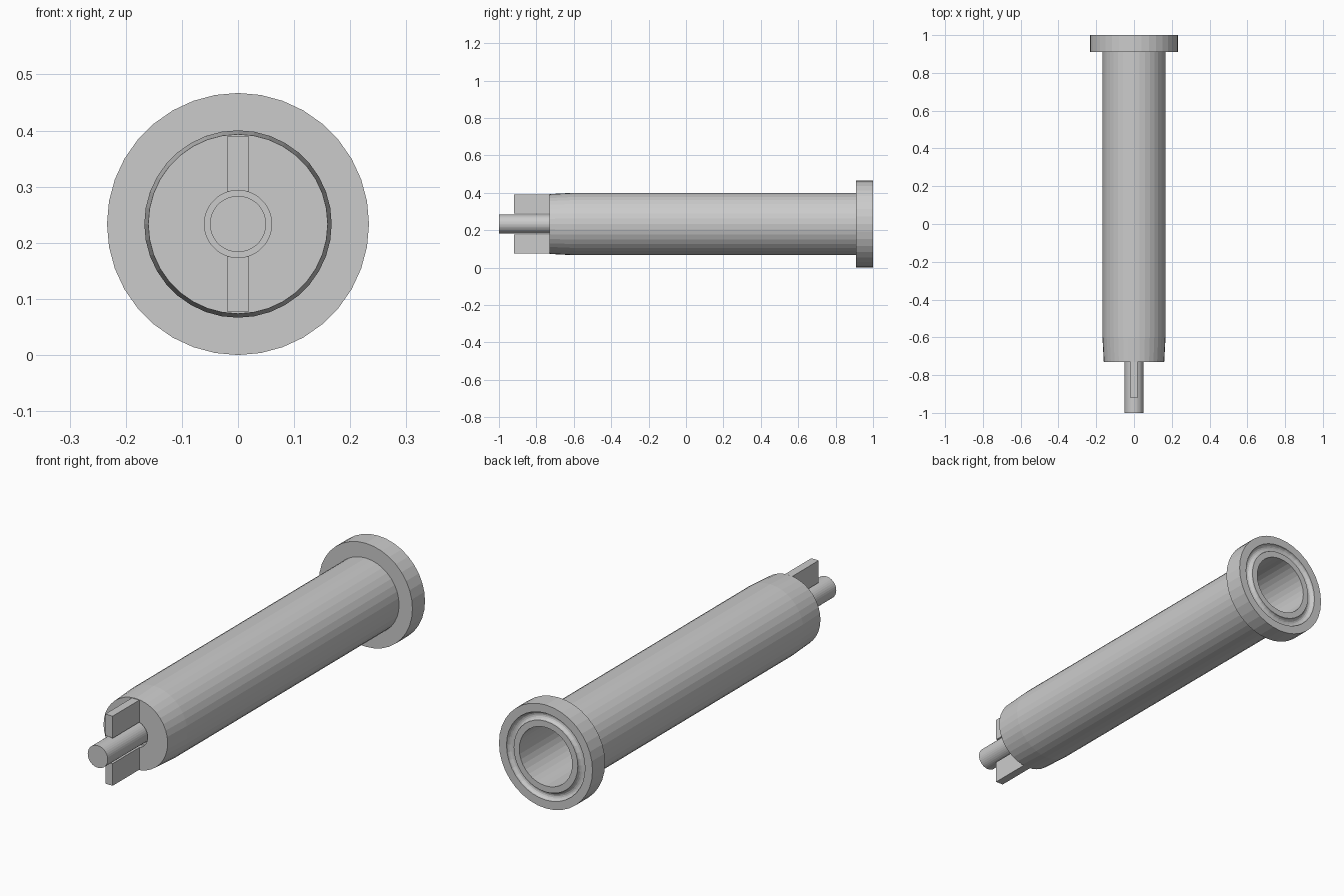
import bpy, bmesh
from math import sin, cos, pi, sqrt

if "Cube" in bpy.data.objects:
    bpy.data.objects.remove(bpy.data.objects["Cube"])

CZ = 0.2335      # height of the common axis
SIDES = 36


def make_object(name, bm):
    bmesh.ops.recalc_face_normals(bm, faces=bm.faces)
    mesh = bpy.data.meshes.new(name)
    bm.to_mesh(mesh)
    bm.free()
    obj = bpy.data.objects.new(name, mesh)
    bpy.context.collection.objects.link(obj)
    return obj


def lathe(name, profile, closed=False):
    """Revolve (radius, y) points around the y axis; cap the ends if open."""
    bm = bmesh.new()
    rings = []
    for r, y in profile:
        rings.append([bm.verts.new((r * sin(2 * pi * i / SIDES), y,
                                    CZ + r * cos(2 * pi * i / SIDES)))
                      for i in range(SIDES)])
    pairs = list(zip(rings, rings[1:]))
    if closed:
        pairs.append((rings[-1], rings[0]))
    else:
        bm.faces.new(rings[0])
        bm.faces.new(rings[-1])
    for a, b in pairs:
        for i in range(SIDES):
            j = (i + 1) % SIDES
            bm.faces.new((a[i], a[j], b[j], b[i]))
    return make_object(name, bm)


# Hollow barrel with tapered nose, clamp flange and rounded seal groove
groove_mid, groove_r = 0.178, 0.018
groove = [(groove_mid + groove_r * cos(pi * k / 8),
           1.0 - groove_r * sin(pi * k / 8)) for k in range(9)]
lathe("flanged_barrel",
      [(0.06, -0.70), (0.06, -0.73), (0.16, -0.73), (0.167, -0.60),
       (0.167, 0.91), (0.2335, 0.91), (0.2335, 1.0)]
      + groove + [(0.132, 1.0), (0.132, -0.68)])

# Central rod, seated in the nose recess
lathe("centre_rod", [(0.05, -1.0), (0.05, -0.70)])


# Thin fins above and below the rod, hollowed to clear it
def fin(name, side):
    w, steps = 0.0185, 4
    xs = [-w + 2 * w * k / steps for k in range(steps + 1)]
    outline = [(x, sqrt(0.06 ** 2 - x * x)) for x in xs]
    outline += [(w, 0.157), (-w, 0.157)]
    bm = bmesh.new()
    face = bm.faces.new([bm.verts.new((x, -0.92, CZ + side * z))
                         for x, z in outline])
    ext = bmesh.ops.extrude_face_region(bm, geom=[face], use_keep_orig=True)
    for v in ext["geom"]:
        if isinstance(v, bmesh.types.BMVert):
            v.co.y = -0.73
    make_object(name, bm)


fin("upper_fin", 1)
fin("lower_fin", -1)
